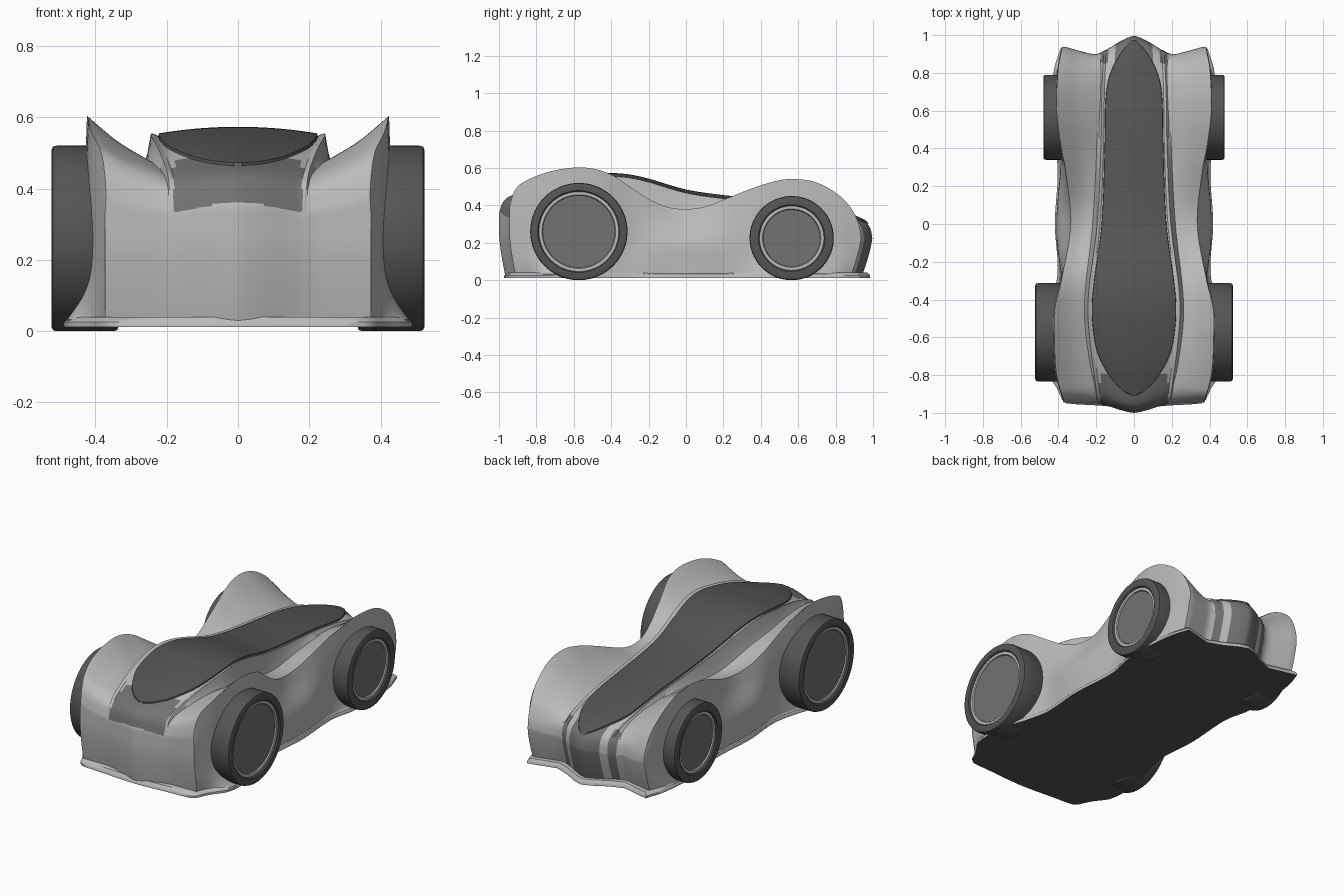
import bpy, bmesh, math

if "Cube" in bpy.data.objects:
    bpy.data.objects.remove(bpy.data.objects["Cube"])


def material(name, v):
    m = bpy.data.materials.new(name)
    m.diffuse_color = (v, v, v, 1)
    m.use_nodes = True
    m.node_tree.nodes["Principled BSDF"].inputs["Base Color"].default_value = m.diffuse_color
    return m


LIGHT, DARK, MID = material("light_grey", 0.5), material("dark_grey", 0.09), material("mid_grey", 0.17)


def curve(keys):
    """Smooth curve through (position, value) pairs."""
    n = len(keys)
    slope = []
    for i in range(n):
        a, b = keys[max(i - 1, 0)], keys[min(i + 1, n - 1)]
        slope.append((b[1] - a[1]) / (b[0] - a[0]))

    def f(t):
        t = min(max(t, keys[0][0]), keys[-1][0])
        i = 0
        while i < n - 2 and t > keys[i + 1][0]:
            i += 1
        (t0, v0), (t1, v1) = keys[i], keys[i + 1]
        h = t1 - t0
        s = (t - t0) / h
        return ((2*s**3 - 3*s**2 + 1) * v0 + (s**3 - 2*s**2 + s) * h * slope[i]
                + (3*s**2 - 2*s**3) * v1 + (s**3 - s**2) * h * slope[i + 1])
    return f


def smooth_points(pts, n):
    fx = curve([(i, p[0]) for i, p in enumerate(pts)])
    fz = curve([(i, p[1]) for i, p in enumerate(pts)])
    return [(fx(t), fz(t)) for t in ((len(pts) - 1) * k / n for k in range(n + 1))]


def place(x, y, z):
    """Bow the nose and tail outward at the middle, tuck their lower edges in."""
    b = min(max((abs(y) - 0.6) / 0.3, 0), 1) ** 2
    s = 1 - min(x / 0.22, 1)
    s = 0.6 * s * s * (3 - 2 * s) + 0.4 * s
    out = (0.055 if y < 0 else 0.1) * b * s
    if y > 0 and x > 0.2:
        out += 0.04 * b * min((x - 0.2) / 0.16, 1)
    low = max((0.26 - z) / 0.24, 0) ** 1.5
    tuck = (0.035 if y < 0 else 0.06) * b * low
    return (x, y + math.copysign(1, y) * (out - tuck), z)


def finish(name, verts, faces, mat, angle=45, mirror=True):
    me = bpy.data.meshes.new(name)
    me.from_pydata(verts, [], faces)
    ob = bpy.data.objects.new(name, me)
    bpy.context.collection.objects.link(ob)
    me.materials.append(mat)
    me.shade_smooth()
    me.set_sharp_from_angle(angle=math.radians(angle))
    if mirror:
        m = ob.modifiers.new("Mirror", 'MIRROR')
        m.use_clip = True
        m.merge_threshold = 0.0005
    return ob


def loft(name, y0, y1, section, mat, caps=True, n=90):
    """Skin half sections along y; end rows drop down to the floor."""
    rows = []
    drop = [k / 16 for k in range(1, 17)]
    ys = [y0 + (y1 - y0) * (0.5 - 0.5 * math.cos(math.pi * k / n)) for k in range(n + 1)]

    def end(y):
        return [[place(x, y, z + (0.025 - z) * d) for x, z in section(y)] for d in drop]
    if caps:
        rows += end(y0)[::-1]
    rows += [[place(x, y, z) for x, z in section(y)] for y in ys]
    if caps:
        rows += end(y1)
    w = len(rows[0])
    faces = [(r*w + c, r*w + c + 1, (r+1)*w + c + 1, (r+1)*w + c)
             for r in range(len(rows) - 1) for c in range(w - 1)]
    return finish(name, [p for r in rows for p in r], faces, mat)


# Lengthwise guide curves: fender peak, side, skirt, valley, cowl and canopy
peak_z = curve([(-.945, .38), (-.935, .43), (-.915, .48), (-.88, .518), (-.75, .575), (-.6, .602), (-.5, .597),
                (-.4, .565), (-.3, .5), (-.2, .435), (-.1, .392), (0, .38), (.1, .393), (.2, .43), (.35, .49),
                (.5, .535), (.6, .54), (.7, .52), (.8, .455), (.86, .375), (.89, .29), (.9, .23)])
peak_x = curve([(-.945, .37), (-.8, .41), (-.6, .422), (-.45, .42), (-.3, .385), (0, .335),
                (.3, .365), (.4, .385), (.6, .41), (.8, .402), (.9, .38)])
side_x = curve([(-.945, .37), (-.8, .415), (-.6, .43), (-.45, .42), (-.28, .388), (-.1, .405), (.1, .403),
                (.35, .385), (.6, .41), (.8, .402), (.9, .38)])
skirt_x = curve([(-.945, .37), (-.86, .41), (-.76, .475), (-.55, .475), (-.4, .43), (-.25, .4), (0, .415),
                 (.3, .4), (.45, .43), (.6, .44), (.8, .42), (.9, .385)])
valley_x = curve([(-.945, .2), (-.6, .255), (-.4, .262), (0, .22), (.4, .2), (.9, .195)])
valley_z = curve([(-.945, .34), (-.925, .4), (-.85, .445), (-.6, .48), (-.3, .44), (0, .365), (.3, .38),
                  (.6, .385), (.8, .345), (.88, .28), (.9, .21)])
rim_x = curve([(-.945, .19), (-.6, .235), (-.4, .243), (0, .195), (.4, .175), (.7, .17), (.9, .16)])
top_z = curve([(-.945, .36), (-.93, .413), (-.9, .45), (-.85, .478), (-.7, .53), (-.5, .566), (-.4, .573),
               (-.3, .565), (-.2, .543), (0, .485), (.2, .455), (.4, .435), (.6, .41), (.8, .365),
               (.87, .325), (.89, .29), (.9, .23)])
glass_x = curve([(-.865, .01), (-.85, .06), (-.8, .125), (-.7, .185), (-.6, .21), (-.45, .222), (-.3, .21),
                 (0, .17), (.4, .154), (.7, .145), (.8, .115), (.86, .06), (.885, .01)])


def crown(x, y):
    return top_z(y) - 0.022 * (x / rim_x(y)) ** 2


def fender_section(y):
    px, pz, bx, sx = peak_x(y), peak_z(y), side_x(y), skirt_x(y)
    vx, vz = valley_x(y), valley_z(y)
    inner = smooth_points([(vx, vz), ((vx + px) / 2, (vz + pz) / 2 - .008), (px, pz)], 10)
    low = min(.2, pz * .55)
    outer = smooth_points([(px, pz), (px * .7 + bx * .3 + .003, pz * .6 + low * .4), (bx, low),
                           (bx + (sx - bx) * .35, low * .5), (sx - .006, .036)], 18)
    return [(vx - .02, vz - .01)] + inner + outer[1:] + [(sx, .032), (sx, .016)]


def cowl_section(y):
    w, vx = rim_x(y), valley_x(y)
    flat = [(w * .92 * k / 12, crown(w * .92 * k / 12, y) - .008) for k in range(13)]
    vz = min(valley_z(y), crown(w, y) - .01)
    return flat + [(w * .95, crown(w, y)), (w, crown(w, y) + .004),
                   (w * .5 + vx * .5, (crown(w, y) + vz) / 2 - .01), (vx, vz - .003), (vx + .012, vz - .03)]


def glass_section(y):
    g = glass_x(y)
    return [(g * k / 10, crown(g * k / 10, y)) for k in range(11)] + [(g + .004, crown(g, y) - .02)]


# Body
loft("fenders", -.945, .9, fender_section, LIGHT)
cowl = loft("centre_cowl", -.945, .9, cowl_section, LIGHT)
loft("canopy", -.865, .885, glass_section, DARK, caps=False)

# Dark nose and tail panels on the cowl, striped at the tail
cowl.data.materials.append(MID)
for f in cowl.data.polygons:
    x, y, z = f.center
    nose = y < -.8 and z > .36 - .2 * max(x - .04, 0) and x < .18
    tail = y > .85 and x < .18 and not .1 < x < .135
    if nose or tail:
        f.material_index = 1

# Floor pan: light lip around a dark underside
half = [(0, -.972), (.1, -.968), (.2, -.96), (.3, -.955), (.355, -.95)]
half += [(skirt_x(y) + .004, y + .03 * max(0, (y - .7) / .2)) for y in (-.93 + 1.83 * k / 60 for k in range(61))]
half += [(.36, .925), (.22, .89), (.13, .925), (.05, .97), (0, .985)]
ring = half + [(-x, y) for x, y in half[-2:0:-1]]
n = len(ring)
verts = [(x, y, .012) for x, y in ring] + [(x, y, .025) for x, y in ring]
verts += [(x * .97, y * .985, .04) for x, y in ring]
faces = [(a + i, a + (i + 1) % n, a + n + (i + 1) % n, a + n + i) for a in (0, n) for i in range(n)]
faces += [tuple(range(n - 1, -1, -1)), tuple(range(2 * n, 3 * n))]
pan = finish("floor_pan", verts, faces, LIGHT, mirror=False)
pan.data.materials.append(DARK)
pan.data.polygons[2 * n].material_index = 1


def lathe(name, profile, y, r, mat, seg=72):
    """Turn (radius, x) points about a wheel axle."""
    w = len(profile)
    verts = [(x, y + a * math.cos(2 * math.pi * s / seg), r + a * math.sin(2 * math.pi * s / seg))
             for s in range(seg) for a, x in profile]
    faces = [(s*w + c, s*w + c + 1, (s+1) % seg*w + c + 1, (s+1) % seg*w + c)
             for s in range(seg) for c in range(w - 1)]
    ob = finish(name, verts, faces, mat)
    bm = bmesh.new()
    bm.from_mesh(ob.data)
    bmesh.ops.remove_doubles(bm, verts=bm.verts, dist=1e-5)
    bmesh.ops.recalc_face_normals(bm, faces=bm.faces)
    bm.to_mesh(ob.data)
    bm.free()
    ob.data.set_sharp_from_angle(angle=math.radians(35))


# Wheels: tyre, rim ring and hub disc
for name, y, r, hole, xo in (("front", -.573, .26, .213, .523), ("rear", .565, .225, .172, .48)):
    xi = xo - .145
    lathe(name + "_tyre", [(0, xi), (r - .012, xi), (r - .003, xi + .004), (r, xi + .014), (r, xo - .014),
                           (r - .003, xo - .004), (r - .012, xo), (hole + .006, xo), (hole, xo - .006),
                           (hole, xo - .03), (0, xo - .03)], y, r, DARK)
    lathe(name + "_rim", [(hole, xo - .028), (hole, xo - .01), (hole - .016, xo - .01),
                          (hole - .02, xo - .018), (hole - .02, xo - .028), (hole, xo - .028)], y, r, LIGHT)
    lathe(name + "_hub", [(hole - .02, xo - .029), (hole - .02, xo - .016), (0, xo - .016)], y, r, MID)
